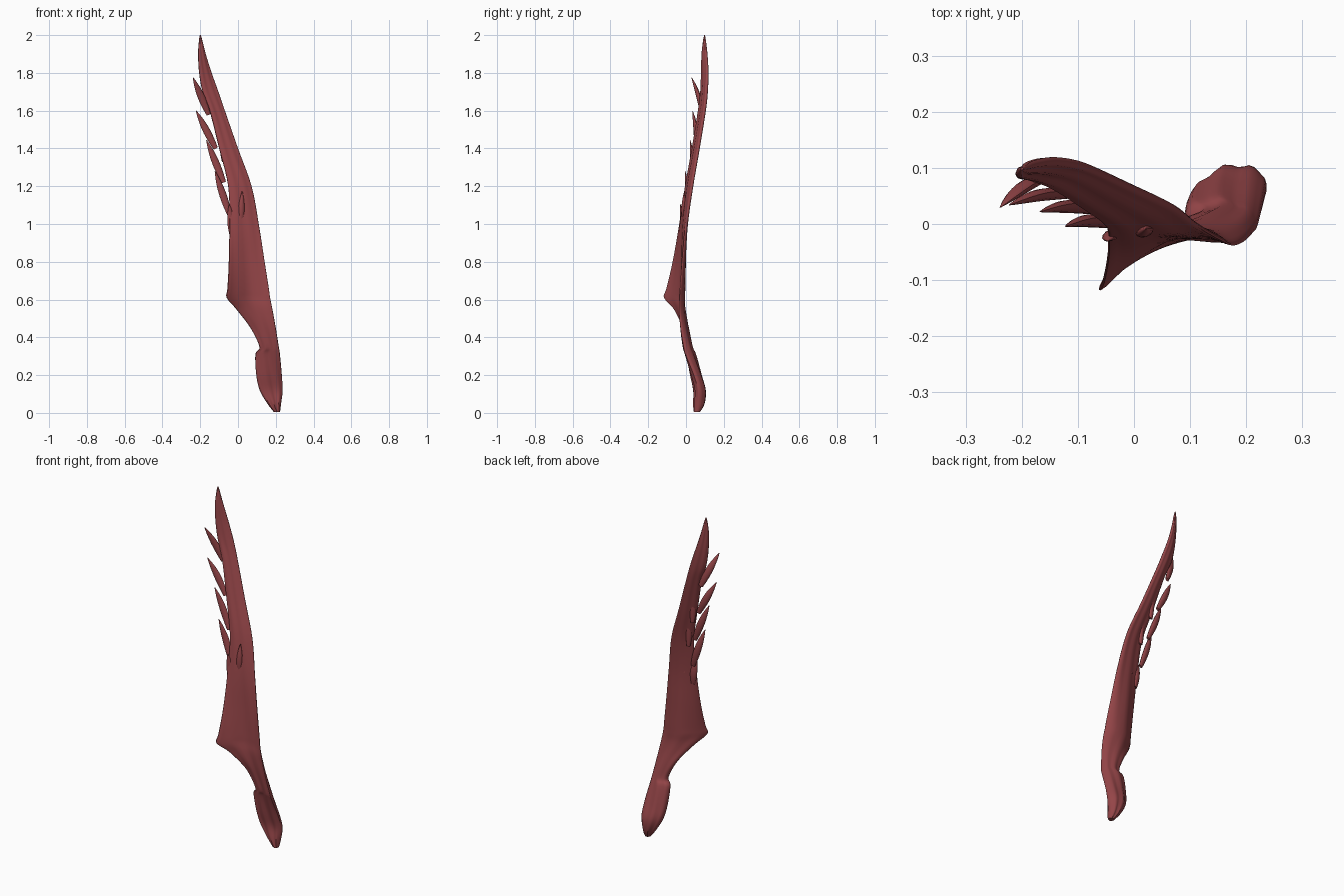
import bpy, bmesh, math
from mathutils import Vector

mat = bpy.data.materials.new("muscle_red")
mat.diffuse_color = (0.30, 0.06, 0.065, 1)


def spline(rows, n):
    """Catmull-Rom resampling of equal-length rows, n steps per span."""
    out = []
    for i in range(len(rows) - 1):
        p = [rows[max(0, min(len(rows) - 1, i + k))] for k in (-1, 0, 1, 2)]
        for s in range(n):
            t = s / n
            out.append([0.5 * (2 * b + (c - a) * t + (2 * a - 5 * b + 4 * c - d) * t * t
                               + (3 * b - a - 3 * c + d) * t ** 3)
                        for a, b, c, d in zip(*p)])
    out.append(list(rows[-1]))
    return out


def loft(name, rings):
    """Skin closed rings of points and cap both ends."""
    bm = bmesh.new()
    loops = [[bm.verts.new(p) for p in r] for r in rings]
    m = len(loops[0])
    for a, b in zip(loops, loops[1:]):
        for i in range(m):
            bm.faces.new((a[i], a[(i + 1) % m], b[(i + 1) % m], b[i]))
    bm.faces.new(loops[0])
    bm.faces.new(loops[-1])
    bmesh.ops.recalc_face_normals(bm, faces=bm.faces)
    me = bpy.data.meshes.new(name)
    bm.to_mesh(me)
    bm.free()
    me.materials.append(mat)
    ob = bpy.data.objects.new(name, me)
    bpy.context.collection.objects.link(ob)
    bpy.context.view_layer.objects.active = ob
    ob.select_set(True)
    bpy.ops.object.shade_smooth_by_angle(angle=math.radians(50))
    ob.select_set(False)


# Main sheet: z, left x, left y, right x, right y, bow in y, half thickness
sections = [
    (0.005, 0.190, 0.055, 0.222, 0.062, 0.000, 0.015),
    (0.05, 0.155, 0.060, 0.228, 0.070, 0.004, 0.028),
    (0.12, 0.115, 0.052, 0.236, 0.072, 0.012, 0.030),
    (0.20, 0.097, 0.038, 0.232, 0.050, 0.010, 0.028),
    (0.31, 0.092, 0.020, 0.222, 0.004, 0.014, 0.024),
    (0.35, 0.113, 0.008, 0.216, -0.006, 0.010, 0.022),
    (0.45, 0.066, -0.010, 0.200, -0.024, 0.012, 0.018),
    (0.55, -0.010, -0.062, 0.182, -0.034, 0.030, 0.014),
    (0.61, -0.060, -0.115, 0.170, -0.034, 0.052, 0.013),
    (0.66, -0.056, -0.102, 0.163, -0.030, 0.045, 0.013),
    (0.80, -0.049, -0.068, 0.141, -0.018, 0.026, 0.013),
    (1.00, -0.046, -0.032, 0.110, 0.002, 0.006, 0.013),
    (1.20, -0.052, 0.000, 0.072, 0.032, 0.000, 0.013),
    (1.40, -0.100, 0.035, 0.000, 0.066, 0.002, 0.013),
    (1.60, -0.150, 0.066, -0.070, 0.098, 0.005, 0.013),
    (1.70, -0.187, 0.080, -0.104, 0.109, 0.003, 0.013),
    (1.80, -0.205, 0.083, -0.140, 0.114, 0.002, 0.012),
    (1.90, -0.210, 0.086, -0.172, 0.110, 0.000, 0.010),
    (1.97, -0.206, 0.093, -0.189, 0.103, 0.000, 0.006),
    (2.00, -0.202, 0.098, -0.197, 0.099, 0.000, 0.002),
]
N = 32
rings = []
for z, lx, ly, rx, ry, bow, h in spline(sections, 5):
    a, b = Vector((lx, ly)), Vector((rx, ry))
    d = (b - a).normalized()
    nrm = Vector((-d.y, d.x))
    ring = []
    for k in range(N):
        ang = 2 * math.pi * k / N
        u = 0.5 + 0.5 * math.cos(ang)
        s = math.sin(ang)
        # fibre grooves run along the length
        thick = h * math.copysign(abs(s) ** 0.75, s) * (1 + 0.14 * math.cos(7 * ang + 2 * z))
        p = a.lerp(b, u) + nrm * thick
        p.y += bow * 4 * u * (1 - u)
        ring.append((p.x, p.y, z))
    rings.append(ring)
loft("muscle_sheet", rings)


def slip(name, root, tip, width, thick, curl):
    """Tapering finger rising from the sheet to a blunt tip."""
    root, tip = Vector(root), Vector(tip)
    axis = (tip - root).normalized()
    side = axis.cross(Vector((0.3, -1, 0))).normalized()
    out = side.cross(axis)
    rs = []
    for i in range(15):
        t = i / 14
        c = root.lerp(tip, t) + Vector((0, curl, 0)) * math.sin(math.pi * t)
        f = (0.45 + 0.55 * math.sin(math.pi * min(1, t * 0.9 + 0.1))) * max(0.05, 1 - t ** 5) ** 0.6
        rs.append([c + (side * math.cos(q) * width + out * math.sin(q) * thick) * f
                   for q in (2 * math.pi * j / 12 for j in range(12))])
    loft(name, rs)


# Slips along the free edge
edge = [((-0.155, 0.085, 1.58), (-0.238, 0.030, 1.775)),
        ((-0.118, 0.052, 1.40), (-0.222, 0.034, 1.60)),
        ((-0.075, 0.025, 1.22), (-0.167, 0.022, 1.445)),
        ((-0.045, 0.000, 1.05), (-0.122, -0.004, 1.28)),
        ((-0.030, -0.025, 0.93), (-0.046, -0.030, 1.105))]
for i, (r, t) in enumerate(edge):
    slip(f"edge_slip_{i + 1}", r, t, 0.020, 0.011, 0.008)

# Slips on the front face
face = [((-0.075, 0.048, 1.33), (-0.088, 0.058, 1.495)),
        ((-0.030, 0.020, 1.17), (-0.040, 0.032, 1.345)),
        ((0.015, -0.008, 0.99), (0.022, -0.008, 1.175))]
for i, (r, t) in enumerate(face):
    slip(f"face_slip_{i + 1}", r, t, 0.017, 0.012, -0.004)
